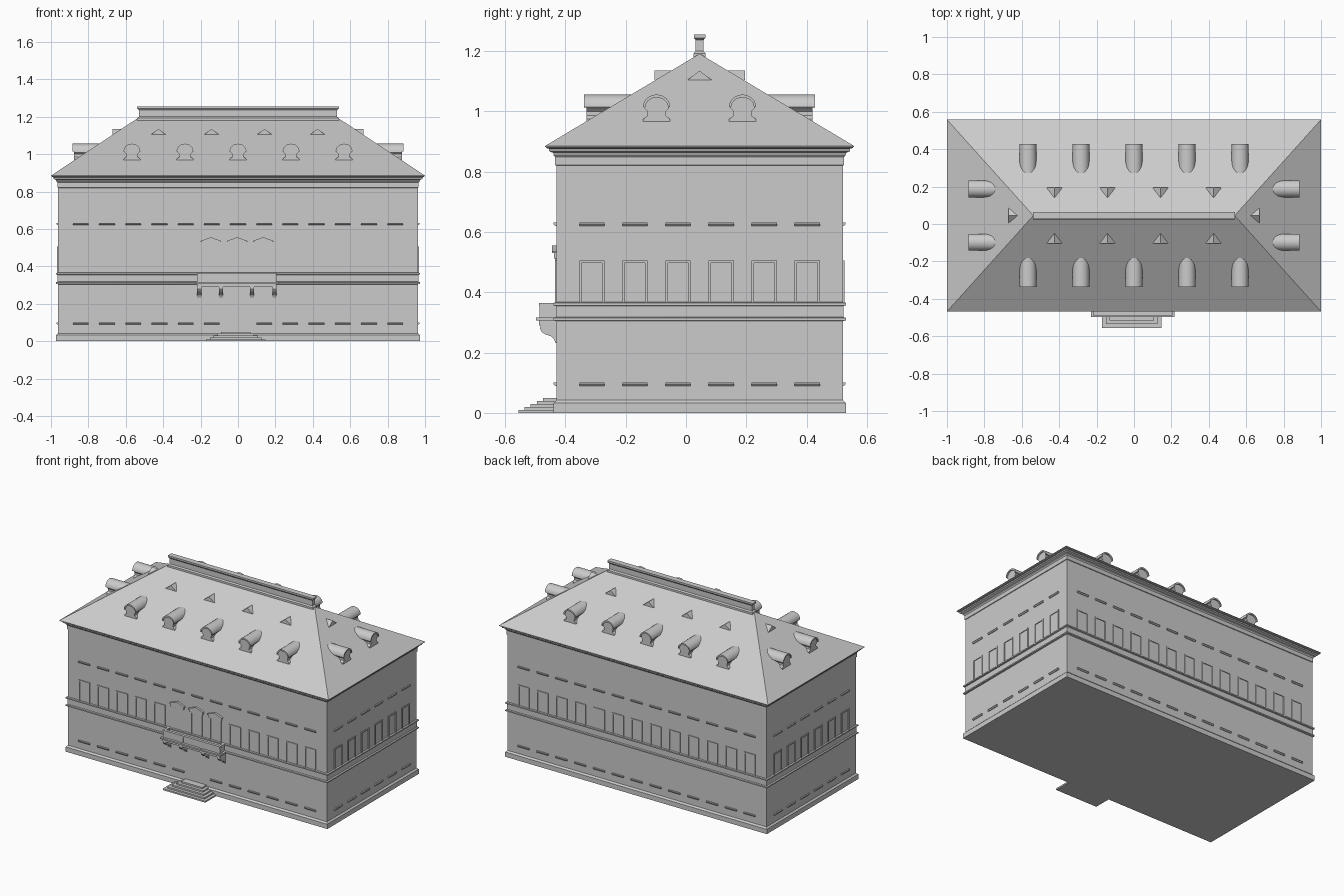
import bpy, bmesh
from math import pi, sin, cos, radians
from mathutils import Matrix

old = bpy.data.objects.get("Cube")
if old:
    bpy.data.objects.remove(old)

stone = bpy.data.materials.new("pale grey stone")
stone.use_nodes = True
GREY = (0.6, 0.6, 0.6, 1)
stone.diffuse_color = GREY
stone.node_tree.nodes["Principled BSDF"].inputs["Base Color"].default_value = GREY

HX, HY, CY = 0.962, 0.475, 0.045        # wall half sizes and centre
PITCH, MID = 0.14, -0.005               # bay spacing, centre of the entrance


def finish(name, bm):
    bmesh.ops.recalc_face_normals(bm, faces=bm.faces)
    mesh = bpy.data.meshes.new(name)
    bm.to_mesh(mesh)
    bm.free()
    mesh.materials.append(stone)
    mesh.shade_smooth()
    mesh.set_sharp_from_angle(angle=radians(30))
    ob = bpy.data.objects.new(name, mesh)
    bpy.context.collection.objects.link(ob)
    return ob


def facade(angle):
    """Local frame: x along the wall, -y outward."""
    return Matrix.Translation((0, CY, 0)) @ Matrix.Rotation(radians(angle), 4, 'Z')


def prism(bm, pts, y0, y1, m, axis='Y'):
    """Closed outline (a, z) extruded along local y, or (y, z) along local x."""
    place = (lambda a, b, d: (a, d, b)) if axis == 'Y' else (lambda a, b, d: (d, a, b))
    ends = [[bm.verts.new(m @ Matrix.Translation(place(a, b, d)).translation)
             for a, b in pts] for d in (y0, y1)]
    n = len(pts)
    for ring in ends:
        bm.faces.new(ring)
    for i in range(n):
        j = (i + 1) % n
        bm.faces.new((ends[0][i], ends[0][j], ends[1][j], ends[1][i]))


def box(bm, m, x0, x1, y0, y1, z0, z1):
    prism(bm, [(x0, z0), (x1, z0), (x1, z1), (x0, z1)], y0, y1, m)


def rect_loft(name, sections):
    """Stack of rectangles (half x, half y, z), capped at both ends."""
    bm = bmesh.new()
    rings = [[bm.verts.new((sx * hx, CY + sy * hy, z))
              for sx, sy in ((-1, -1), (1, -1), (1, 1), (-1, 1))] for hx, hy, z in sections]
    bm.faces.new(rings[0])
    bm.faces.new(rings[-1])
    for a, b in zip(rings, rings[1:]):
        for i in range(4):
            j = (i + 1) % 4
            bm.faces.new((a[i], a[j], b[j], b[i]))
    return finish(name, bm)


# Walls with plinth, string courses and cornice as one moulded profile
profile = [(.010, 0), (.010, .032), (0, .042), (0, .304), (.010, .307), (.010, .315),
           (.002, .318), (.002, .354), (.010, .357), (.010, .365), (0, .367), (0, .82),
           (.004, .822), (.004, .848), (.010, .856), (.010, .862), (.024, .868),
           (.024, .876), (.032, .878), (.038, .885)]
rect_loft("walls", [(HX + o, HY + o, z) for o, z in profile])

# Hipped roof and ridge parapet
EAVE, RIDGE = 0.885, 1.19
rect_loft("hipped_roof", [(1, .513, EAVE - .003), (1, .513, EAVE), (.54, .002, RIDGE)])
rect_loft("ridge_parapet", [(.54, .02, 1.178), (.54, .02, 1.192), (.53, .013, 1.2),
                            (.53, .013, 1.236), (.54, .019, 1.244), (.54, .019, 1.255)])

# Facade angle, wall distance, number of bays, first bay
SIDES = {"front": (0, HY, 13), "back": (180, HY, 13),
         "left": (90, HX, 6), "right": (-90, HX, 6)}


def sill(bm, m, u, wall, z):
    pts = [(-wall + .01, z - .006), (-wall - .004, z - .006), (-wall - .009, z),
           (-wall - .009, z + .005), (-wall + .01, z + .005)]
    prism(bm, pts, u - .042, u + .042, m, 'X')


def frame(bm, m, u, wall, w, z0, z1):
    t, y0, y1 = .008, -wall - .005, -wall + .005
    outline = [(u - w, z0), (u - w, z1), (u + w, z1), (u + w, z0),
               (u + w - t, z0), (u + w - t, z1 - t), (u - w + t, z1 - t), (u - w + t, z0)]
    prism(bm, outline, y0, y1, m)


for side, (angle, wall, bays) in SIDES.items():
    m = facade(angle)
    sills, frames = bmesh.new(), bmesh.new()
    for i in range(bays):
        u = (i - (bays - 1) / 2) * PITCH * (1.02 if bays == 6 else 1)
        central = side == "front" and abs(u) < .2
        sill(sills, m, u, wall, .626)
        if not (side == "front" and abs(u) < .05):
            sill(sills, m, u, wall, .095)
        if not central:
            frame(frames, m, u, wall, .042, .362, .505)
    finish(side + "_window_sills", sills)
    finish(side + "_window_frames", frames)

# Pedimented windows over the balcony
F = facade(0)
bm = bmesh.new()
for k in (-1, 0, 1):
    u = MID + k * PITCH
    frame(bm, F, u, HY, .043, .362, .515)
    box(bm, F, u - .048, u + .048, -HY - .008, -HY + .01, .512, .532)
    prism(bm, [(u - .055, .53), (u + .055, .53), (u + .055, .536), (u, .556),
               (u - .055, .536)], -HY - .014, -HY + .01, F)
finish("pedimented_windows", bm)

# Balcony slab, parapet with posts, and scrolled brackets
bm = bmesh.new()
box(bm, F, MID - .225, MID + .222, -HY - .068, -HY + .01, .306, .316)
box(bm, F, MID - .215, MID + .212, -HY - .058, -HY + .01, .290, .307)
finish("balcony_slab", bm)

bm = bmesh.new()
x0, x1, out = MID - .213, MID + .211, -HY - .055
box(bm, F, x0 + .006, x1 - .006, out + .003, out + .011, .314, .357)
box(bm, F, x0, x1, out - .003, out + .016, .355, .365)
for a in (x0, x1 - .016):
    box(bm, F, a + .003, a + .013, out + .012, -HY + .01, .314, .357)
    box(bm, F, a, a + .016, out + .012, -HY + .01, .355, .365)
for a in (-.213, -.085, .062, .19):
    box(bm, F, MID + a, MID + a + .022, out - .001, out + .015, .314, .357)
finish("balcony_parapet", bm)

bm = bmesh.new()
scroll = [(-HY + .01, .292), (-HY - .052, .292), (-HY - .054, .28), (-HY - .048, .268),
          (-HY - .036, .26), (-HY - .018, .254), (-HY - .007, .244), (-HY - .003, .232),
          (-HY + .01, .232)]
for a in (-.202, -.085, .079, .201):
    prism(bm, scroll, MID + a - .011, MID + a + .011, F, 'X')
finish("balcony_brackets", bm)

# Entrance steps
bm = bmesh.new()
for k in range(5):
    half = .158 - .02 * k
    box(bm, F, -.012 - half, -.012 + half, -.6 + .02 * k, -HY + .01, .01 * k, .01 * (k + 1))
finish("entrance_steps", bm)

# Dormers: bulb-shaped face, barrel roof; small triangular vents above
ARC = [(cos(pi * k / 12), sin(pi * k / 12)) for k in range(13)]
BULB = ([(-.045, .964), (.045, .964), (.045, .974), (.03, .986), (.03, 1.0), (.04, 1.01)]
        + [(.04 * c, 1.01 + .038 * s) for c, s in ARC]
        + [(-.03, 1.0), (-.03, .986), (-.045, .974)])
BARREL = ([(.045 * c, 1.015 + .041 * s) for c, s in ARC]
          + [(.038 * c, 1.013 + .033 * s) for c, s in reversed(ARC)])
VENT = [(-.04, 1.104), (.04, 1.104), (0, 1.135)]


def shifted(pts, u):
    return [(a + u, z) for a, z in pts]


long_row, short_row = [(i - 2) * .2835 for i in range(5)], [-.1425, .1425]
long_vents, short_vents = [(i - 1.5) * .2835 for i in range(4)], [0]
for side, (angle, wall, bays) in SIDES.items():
    m = facade(angle)
    wide = bays == 13
    face_y, back_y, vent_y = (-.375, -.21, -.15) if wide else (-.878, -.73, -.672)
    dormers, vents = bmesh.new(), bmesh.new()
    for u in (long_row if wide else short_row):
        prism(dormers, shifted(BULB, u), face_y, back_y, m)
        prism(dormers, shifted(BARREL, u), face_y - .008, back_y, m)
    for u in (long_vents if wide else short_vents):
        prism(vents, shifted(VENT, u), vent_y, vent_y + .06, m)
    finish(side + "_dormers", dormers)
    finish(side + "_roof_vents", vents)
